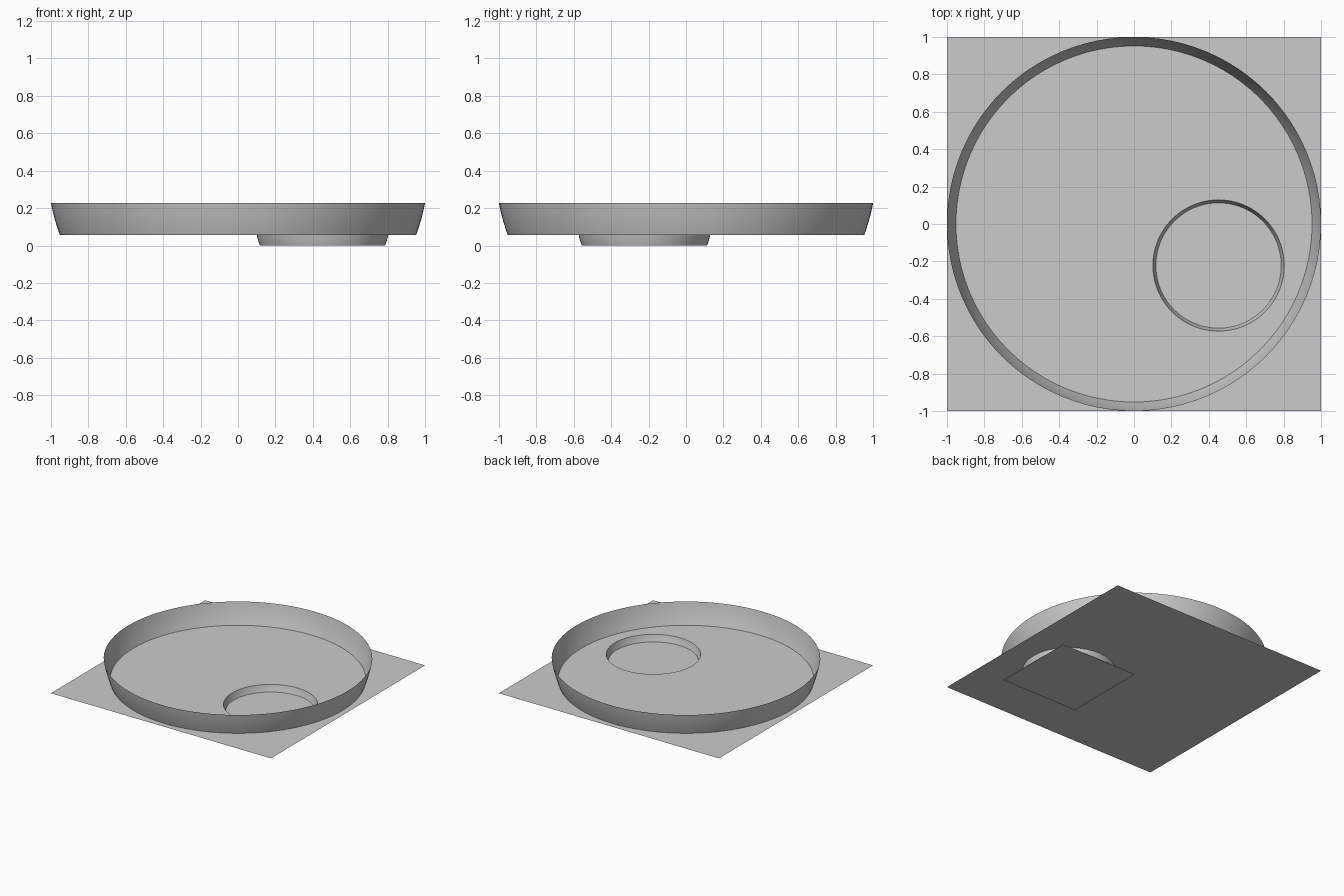
import bpy, bmesh
from math import sin, cos, pi, sqrt

if "Cube" in bpy.data.objects:
    bpy.data.objects.remove(bpy.data.objects["Cube"])

SIDES = 96
FLOOR_Z = 0.055
POOL = (0.452, -0.222)
POOL_SCALE = 0.351


def finish(bm, name):
    mesh = bpy.data.meshes.new(name)
    bm.to_mesh(mesh)
    bm.free()
    obj = bpy.data.objects.new(name, mesh)
    bpy.context.collection.objects.link(obj)
    return obj


def loop(bm, points):
    verts = [bm.verts.new(p) for p in points]
    return [bm.edges.new((verts[i], verts[(i + 1) % len(verts)])) for i in range(len(verts))]


def square(x, y, z, h):
    return [(x - h, y - h, z), (x + h, y - h, z), (x + h, y + h, z), (x - h, y + h, z)]


def circle(x, y, z, r):
    return [(x + r * cos(2 * pi * i / SIDES), y + r * sin(2 * pi * i / SIDES), z)
            for i in range(SIDES)]


def wall(name, x, y, z, height, r_low, r_top, steps):
    """Open band cut from a sphere: slightly bulging and flaring upward."""
    d = (r_top ** 2 - r_low ** 2 + height ** 2) / (2 * height)
    sphere = sqrt(r_low ** 2 + d * d)
    bm = bmesh.new()
    rings = []
    for k in range(steps + 1):
        h = height * k / steps
        r = sqrt(sphere ** 2 - (d - h) ** 2)
        rings.append([bm.verts.new(p) for p in circle(x, y, z + h, r)])
    for a, b in zip(rings, rings[1:]):
        for i in range(SIDES):
            j = (i + 1) % SIDES
            f = bm.faces.new((a[i], a[j], b[j], b[i]))
            f.smooth = True
    return finish(bm, name)


# Large square floor with a round opening
bm = bmesh.new()
edges = loop(bm, square(0, 0, FLOOR_Z, 1.0))
edges += loop(bm, circle(*POOL, FLOOR_Z, POOL_SCALE))
bmesh.ops.triangle_fill(bm, use_beauty=True, edges=edges, normal=(0, 0, 1))
finish(bm, "main_floor")

# Small square floor under the recess
bm = bmesh.new()
bm.faces.new([bm.verts.new(p) for p in square(*POOL, 0, POOL_SCALE)])
finish(bm, "recess_floor")

# Outer rim wall and recess wall
wall("outer_wall", 0, 0, FLOOR_Z, 0.173, 0.952, 1.0, 6)
wall("recess_wall", *POOL, 0, FLOOR_Z, 0.335, POOL_SCALE, 3)
